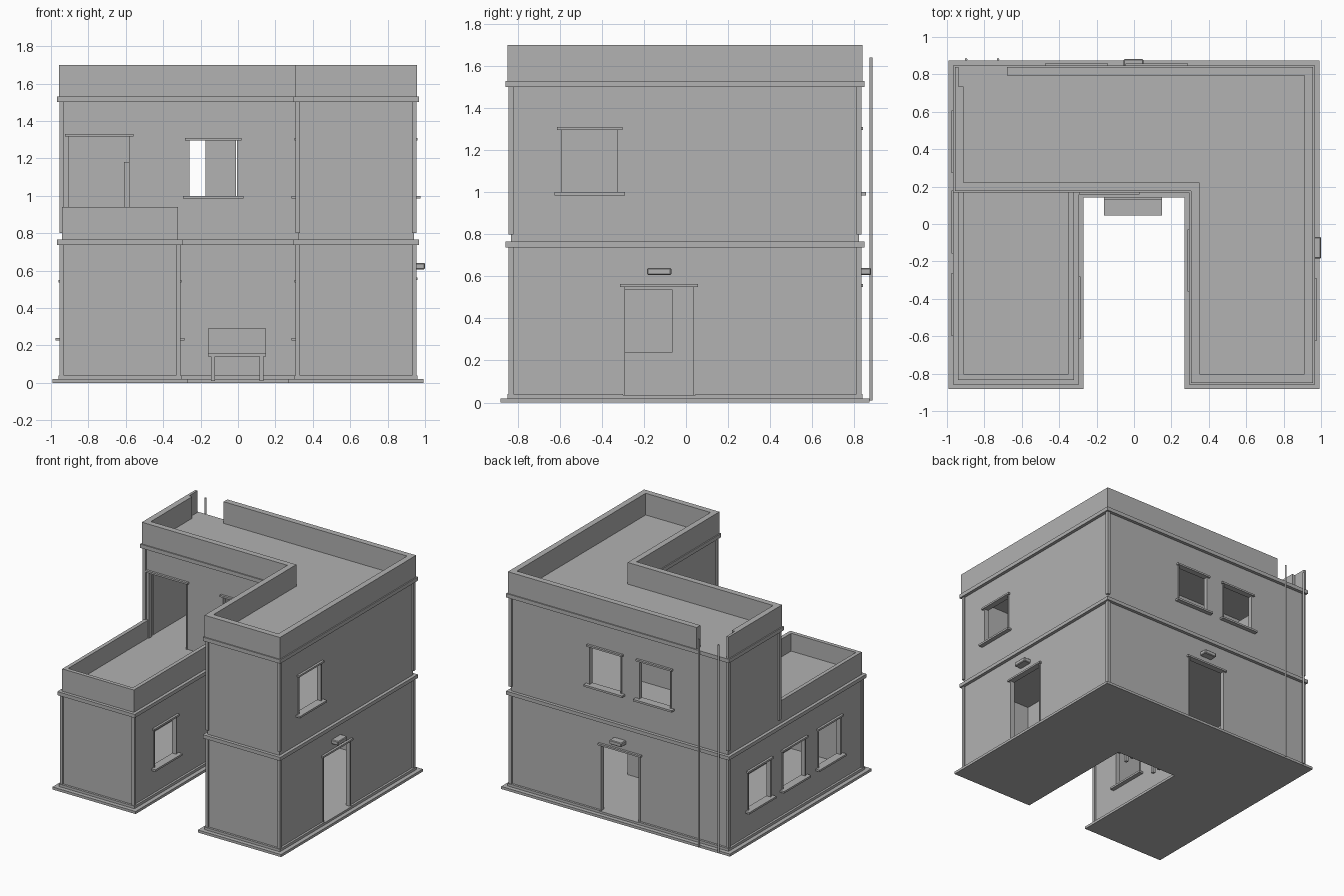
import bpy, bmesh

cube = bpy.data.objects.get("Cube")
if cube:
    bpy.data.objects.remove(cube, do_unlink=True)

grey = bpy.data.materials.new("plaster_grey")
grey.use_nodes = True
COLOUR = (0.445, 0.445, 0.445, 1)
grey.diffuse_color = COLOUR
grey.node_tree.nodes["Principled BSDF"].inputs["Base Color"].default_value = COLOUR


def finish(name, bm):
    bmesh.ops.recalc_face_normals(bm, faces=bm.faces)
    mesh = bpy.data.meshes.new(name)
    bm.to_mesh(mesh)
    bm.free()
    mesh.materials.append(grey)
    ob = bpy.data.objects.new(name, mesh)
    bpy.context.scene.collection.objects.link(ob)
    return ob


def prism(name, outline, z0, z1):
    bm = bmesh.new()
    low, top = [[bm.verts.new((x, y, z)) for x, y in outline] for z in (z0, z1)]
    bm.faces.new(low)
    bm.faces.new(top)
    n = len(outline)
    for i in range(n):
        j = (i + 1) % n
        bm.faces.new((low[i], low[j], top[j], top[i]))
    return finish(name, bm)


def box(name, x0, x1, y0, y1, z0, z1):
    return prism(name, [(x0, y0), (x1, y0), (x1, y1), (x0, y1)], z0, z1)


def ring(name, plan, outer, inner, z0, z1):
    """Closed band between two offsets of a floor plan."""
    bm = bmesh.new()
    loops = [[bm.verts.new((x, y, z)) for x, y in plan(d)]
             for d, z in ((outer, z0), (outer, z1), (inner, z1), (inner, z0))]
    n = len(loops[0])
    for k in range(4):
        a, b = loops[k], loops[(k + 1) % 4]
        for i in range(n):
            j = (i + 1) % n
            bm.faces.new((a[i], a[j], b[j], b[i]))
    return finish(name, bm)


def cut(ob, cutters):
    for c in cutters:
        mod = ob.modifiers.new("opening", "BOOLEAN")
        mod.operation, mod.solver, mod.object = "DIFFERENCE", "EXACT", c
    deps = bpy.context.evaluated_depsgraph_get()
    mesh = bpy.data.meshes.new_from_object(ob.evaluated_get(deps))
    ob.modifiers.clear()
    ob.data = mesh
    for c in cutters:
        bpy.data.objects.remove(c, do_unlink=True)


# Floor plans, grown outward by d
X, FRONT, BACK, NX, NY = 0.942, -0.833, 0.823, 0.32, 0.193


def plan_u(d):
    return [(-X - d, FRONT - d), (-NX + d, FRONT - d), (-NX + d, NY - d), (NX - d, NY - d),
            (NX - d, FRONT - d), (X + d, FRONT - d), (X + d, BACK + d), (-X - d, BACK + d)]


def plan_l(d):
    return [(-X - d, NY - d)] + plan_u(d)[3:]


THICK = 0.03


def wall_box(name, wall, a0, a1, d0, d1, z0, z1):
    """Box on a wall: a runs along it, d out of it."""
    axis, pos, n = wall
    p0, p1 = sorted((pos + n * d0, pos + n * d1))
    if axis == "x":
        return box(name, p0, p1, a0, a1, z0, z1)
    return box(name, a0, a1, p0, p1, z0, z1)


def opening(kind, wall, a0, a1, z0, z1):
    """Trim around an opening; returns its cutter."""
    for side, j0 in (("left", a0), ("right", a1 - 0.01)):
        wall_box(f"{kind}_{side}_jamb", wall, j0, j0 + 0.01, -THICK, 0.006, z0, z1)
    wall_box(kind + "_lintel", wall, a0 - 0.013, a1 + 0.013, -THICK, 0.018, z1 - 0.004, z1 + 0.01)
    if kind == "window":
        wall_box("window_sill", wall, a0 - 0.025, a1 + 0.025, -THICK, 0.034, z0 - 0.015, z0)
    return wall_box("cutter", wall, a0, a1, -0.06, 0.04, z0, z1)


# Slab and floors
prism("base_slab", plan_u(0.05), 0, 0.02)
prism("ground_floor", plan_u(-0.01), 0.02, 0.036)
prism("upper_floor", plan_u(-0.01), 0.77, 0.80)
prism("roof", plan_l(-0.01), 1.50, 1.53)

# Storey walls
lower = ring("lower_walls", plan_u, 0, -THICK, 0.02, 0.80)
upper = ring("upper_walls", plan_l, 0, -THICK, 0.80, 1.52)

WEST, EAST, NORTH = ("x", -X, -1), ("x", X, 1), ("y", BACK, 1)
COURT_BACK = ("y", NY, -1)
COURT_EAST, COURT_WEST = ("x", NX, -1), ("x", -NX, 1)

cuts = [opening("window", WEST, y - 0.143, y + 0.143, 0.24, 0.54) for y in (0.44, 0.01, -0.43)]
cuts += [opening("window", COURT_EAST, -0.335, -0.055, 0.24, 0.54),
         opening("window", COURT_WEST, -0.59, -0.305, 0.24, 0.54),
         opening("door", EAST, -0.30, 0.045, 0.036, 0.553),
         opening("door", NORTH, -0.18, 0.165, 0.036, 0.553)]
cut(lower, cuts)

cuts = [opening("window", NORTH, x, x + 0.285, 1.0, 1.3) for x in (-0.45, -0.02)]
cuts += [opening("window", COURT_BACK, -0.27, 0.005, 1.0, 1.3),
         opening("window", COURT_EAST, -0.335, -0.055, 1.0, 1.3),
         opening("window", EAST, -0.60, -0.315, 1.0, 1.3),
         opening("door", COURT_BACK, -0.913, -0.573, 0.80, 1.32)]
cut(upper, cuts)

# Plinth, broken at the doors
plinth = ring("plinth", plan_u, 0.017, -0.01, 0.02, 0.04)
cut(plinth, [box("cutter", 0.90, 1.0, -0.30, 0.045, 0.036, 0.06),
             box("cutter", -0.18, 0.165, 0.79, 0.88, 0.036, 0.06)])

# String courses
ring("lower_cornice", plan_u, 0.025, -0.01, 0.737, 0.765)
ring("upper_cornice", plan_l, 0.025, -0.01, 1.50, 1.53)

# Roof parapet with a gap at the rear corner
parapet = ring("roof_parapet", plan_l, 0.016, -THICK, 1.505, 1.70)
cut(parapet, [box("cutter", -0.938, -0.68, 0.735, 0.90, 1.53, 1.75)])

# Terrace parapet, open toward the house
t = THICK
prism("terrace_parapet",
      [(-X, NY), (-X, FRONT), (-NX, FRONT), (-NX, NY),
       (-NX - t, NY), (-NX - t, FRONT + t), (-X + t, FRONT + t), (-X + t, NY)], 0.795, 0.94)

# Corner strips on outward corners
for plan, inward, z0, z1 in ((plan_u, (2, 3), 0.03, 0.74), (plan_l, (1,), 0.80, 1.505)):
    for i, (x, y) in enumerate(plan(0)):
        if i not in inward:
            r = 0.012
            box("corner_strip", x - r, x + r, y - r, y + r, z0, z1)

# Lamps above the doors
for wall, a0, a1 in ((EAST, -0.185, -0.07), (NORTH, -0.055, 0.05)):
    lamp = wall_box("door_lamp", wall, a0, a1, -0.005, 0.058, 0.607, 0.64)
    bm = bmesh.new()
    bm.from_mesh(lamp.data)
    bmesh.ops.bevel(bm, geom=bm.edges[:], offset=0.005, segments=1, affect="EDGES")
    bm.to_mesh(lamp.data)
    bm.free()

# Rear poles
for x in (-0.898, -0.727):
    bpy.ops.mesh.primitive_cylinder_add(vertices=12, radius=0.007, depth=1.63, location=(x, 0.88, 0.825))
    pole = bpy.context.object
    pole.name = "rear_pole"
    pole.data.materials.append(grey)

# Courtyard bench
box("bench_seat", -0.16, 0.15, 0.045, 0.145, 0.14, 0.16)
box("bench_back", -0.16, 0.15, 0.13, 0.145, 0.16, 0.29)
for x in (-0.145, 0.115):
    for y in (0.05, 0.118):
        box("bench_leg", x, x + 0.022, y, y + 0.022, 0.01, 0.14)

# Indoor furniture
box("upper_cupboard", -0.61, -0.48, 0.45, 0.78, 0.80, 1.18)
for z in (0.1, 0.2, 0.3):
    box("lower_shelf", 0.36, 0.46, -0.78, -0.45, z, z + 0.015)
for y in (-0.79, -0.45):
    box("shelf_side", 0.36, 0.46, y, y + 0.012, 0.036, 0.33)
